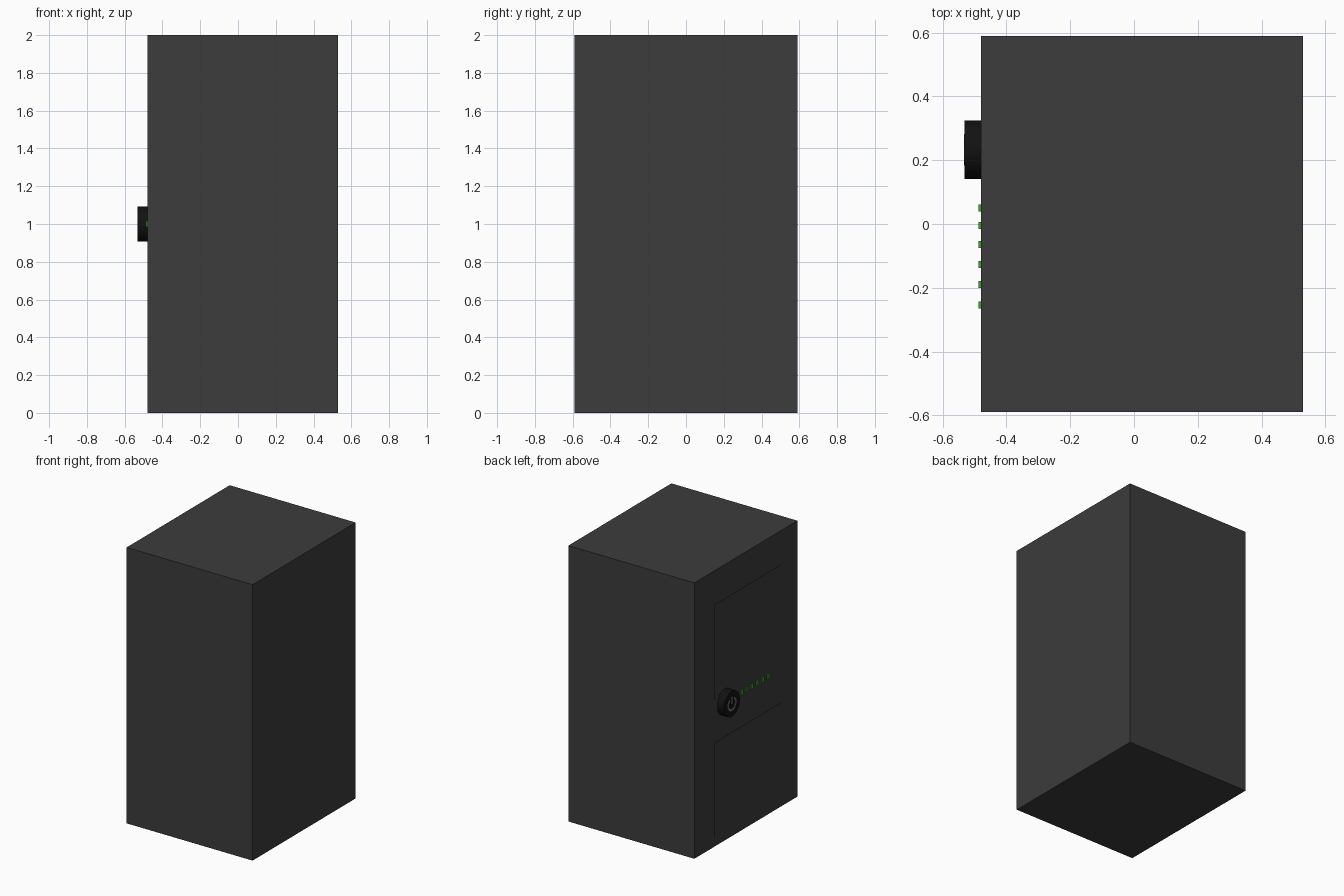
import bpy, bmesh, math

if "Cube" in bpy.data.objects:
    bpy.data.objects.remove(bpy.data.objects["Cube"])


def material(name, rgb):
    m = bpy.data.materials.new(name)
    m.diffuse_color = (*rgb, 1)
    m.use_nodes = True
    m.node_tree.nodes["Principled BSDF"].inputs["Base Color"].default_value = m.diffuse_color
    return m


charcoal = material("charcoal", (0.045, 0.045, 0.045))
black = material("black", (0.006, 0.006, 0.006))
green = material("green", (0.03, 0.45, 0.01))
grey = material("grey", (0.2, 0.2, 0.2))

X0, X1 = -0.48, 0.53      # control face and rear face of the cabinet


def finish(name, bm, mat):
    bmesh.ops.recalc_face_normals(bm, faces=bm.faces)
    me = bpy.data.meshes.new(name)
    bm.to_mesh(me)
    bm.free()
    me.materials.append(mat)
    ob = bpy.data.objects.new(name, me)
    bpy.context.collection.objects.link(ob)
    return ob


def loft(name, sections, mat):
    """Closed solid through (x, y0, y1, z0, z1) rectangles."""
    bm = bmesh.new()
    rings = [[bm.verts.new((x, y, z)) for y, z in
              ((y0, z0), (y1, z0), (y1, z1), (y0, z1))]
             for x, y0, y1, z0, z1 in sections]
    for a, b in zip(rings, rings[1:]):
        for i in range(4):
            j = (i + 1) % 4
            bm.faces.new((a[i], a[j], b[j], b[i]))
    bm.faces.new(rings[0])
    bm.faces.new(rings[-1])
    return finish(name, bm, mat)


def extrude_outline(name, pts, x0, x1, mat):
    """Extrude a (y, z) outline along x."""
    bm = bmesh.new()
    f = bm.faces.new([bm.verts.new((x0, y, z)) for y, z in pts])
    new = bmesh.ops.extrude_face_region(bm, geom=[f])["geom"]
    bmesh.ops.translate(bm, vec=(x1 - x0, 0, 0),
                        verts=[v for v in new if isinstance(v, bmesh.types.BMVert)])
    return finish(name, bm, mat)


# Cabinet with two shallow sloped panel recesses
cabinet = loft("cabinet", [(X0, -0.59, 0.59, 0, 2), (X1, -0.59, 0.59, 0, 2)], charcoal)
for label, z in (("lower", 0.0), ("upper", 1.0)):
    cutter = loft(label + "_panel_cutter",
                  [(X0 - 0.1, -0.44, 0.36, z + 0.02, z + 0.75),
                   (X0, -0.44, 0.36, z + 0.02, z + 0.75),
                   (X0 + 0.035, -0.27, 0.35, z + 0.28, z + 0.74)], charcoal)
    cutter.hide_render = True
    cutter.hide_set(True)
    mod = cabinet.modifiers.new(label + "_panel", "BOOLEAN")
    mod.object = cutter
    mod.solver = "EXACT"
bpy.context.view_layer.objects.active = cabinet
cabinet.select_set(True)
for mod in list(cabinet.modifiers):
    bpy.ops.object.modifier_apply(modifier=mod.name)
for ob in [o for o in bpy.data.objects if o.name.endswith("_cutter")]:
    bpy.data.objects.remove(ob)
cabinet.select_set(False)

# Round power button
BY, BZ, BR = 0.233, 1.0, 0.092


def arc(r, a0, a1, n):
    return [(BY + r * math.cos(a0 + (a1 - a0) * i / n),
             BZ + r * math.sin(a0 + (a1 - a0) * i / n)) for i in range(n + 1)]


button = extrude_outline("power_button", arc(BR, 0, 2 * math.pi, 32)[:-1],
                         -0.531, X0 + 0.03, black)
bpy.context.view_layer.objects.active = button
button.select_set(True)
bpy.ops.object.shade_smooth_by_angle(angle=math.radians(30))
button.select_set(False)

# On/off mark: open ring and a bar
a0, a1 = math.radians(125), math.radians(415)
extrude_outline("button_ring", arc(0.05, a0, a1, 24) + arc(0.037, a1, a0, 24),
                -0.533, -0.528, grey)
loft("button_bar", [(x, BY - 0.006, BY + 0.006, BZ, BZ + 0.055)
                    for x in (-0.533, -0.528)], grey)

# Row of indicator lights
for i, y in enumerate((0.05, -0.005, -0.065, -0.127, -0.19, -0.254)):
    loft(f"indicator_{i + 1}", [(x, y - 0.011, y + 0.011, 0.983, 1.017)
                                for x in (-0.488, X0 + 0.01)], green)
